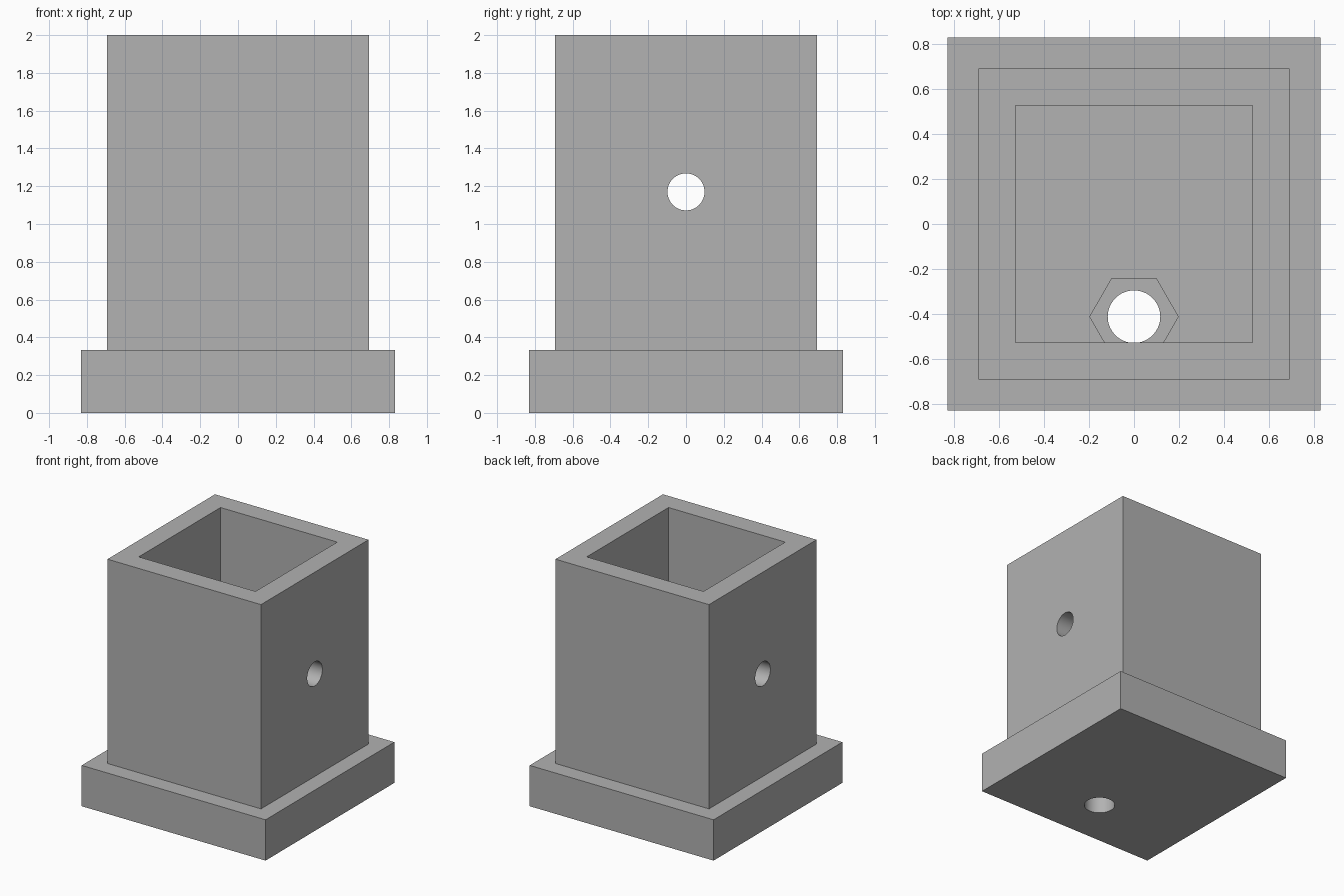
import bpy, bmesh, math
from mathutils import Matrix

cube = bpy.data.objects.get("Cube")
if cube:
    bpy.data.objects.remove(cube, do_unlink=True)

FLOOR = 0.333      # top of the base flange and of the socket floor
BOLT_Y = -0.413    # centre of the bolt hole in the floor

grey = bpy.data.materials.new("plain grey")
grey.use_nodes = True
colour = (0.445, 0.445, 0.445, 1)
grey.diffuse_color = colour
grey.node_tree.nodes["Principled BSDF"].inputs["Base Color"].default_value = colour


def add_object(name, bm):
    bmesh.ops.recalc_face_normals(bm, faces=bm.faces)
    mesh = bpy.data.meshes.new(name)
    bm.to_mesh(mesh)
    bm.free()
    mesh.materials.append(grey)
    obj = bpy.data.objects.new(name, mesh)
    bpy.context.collection.objects.link(obj)
    return obj


def prism(name, sides, radius, depth, place):
    bm = bmesh.new()
    bmesh.ops.create_cone(bm, cap_ends=True, segments=sides, radius1=radius,
                          radius2=radius, depth=depth, matrix=place)
    obj = add_object(name, bm)
    obj.hide_render = True
    return obj


# Square socket on a flange: square rings of (half width, height), joined in order
rings = [(0.83, 0), (0.83, FLOOR), (0.693, FLOOR),
         (0.693, 2), (0.527, 2), (0.527, FLOOR)]
bm = bmesh.new()
loops = [[bm.verts.new((sx * h, sy * h, z))
          for sx, sy in ((-1, -1), (1, -1), (1, 1), (-1, 1))] for h, z in rings]
for low, high in zip(loops, loops[1:]):
    for i in range(4):
        j = (i + 1) % 4
        bm.faces.new((low[i], low[j], high[j], high[i]))
bm.faces.new(loops[0])
bm.faces.new(loops[-1])
socket = add_object("square_socket", bm)

# Cross pin hole, floor bolt hole and hexagonal nut pocket
cutters = [
    prism("pin_hole_cutter", 64, 0.098, 2,
          Matrix.Translation((0, 0, 1.17)) @ Matrix.Rotation(math.pi / 2, 4, 'Y')),
    prism("bolt_hole_cutter", 64, 0.117, 0.4,
          Matrix.Translation((0, BOLT_Y, 0.05))),
    prism("nut_pocket_cutter", 6, 0.197, 0.17,
          Matrix.Translation((0, BOLT_Y, FLOOR - 0.083)) @ Matrix.Rotation(math.pi / 2, 4, 'Z')),
]
bpy.ops.object.select_all(action='DESELECT')
bpy.context.view_layer.objects.active = socket
socket.select_set(True)
for cutter in cutters:
    mod = socket.modifiers.new(cutter.name, 'BOOLEAN')
    mod.operation = 'DIFFERENCE'
    mod.solver = 'EXACT'
    mod.object = cutter
    bpy.ops.object.modifier_apply(modifier=mod.name)
    bpy.data.objects.remove(cutter, do_unlink=True)

bpy.ops.object.shade_smooth_by_angle(angle=math.radians(30))
